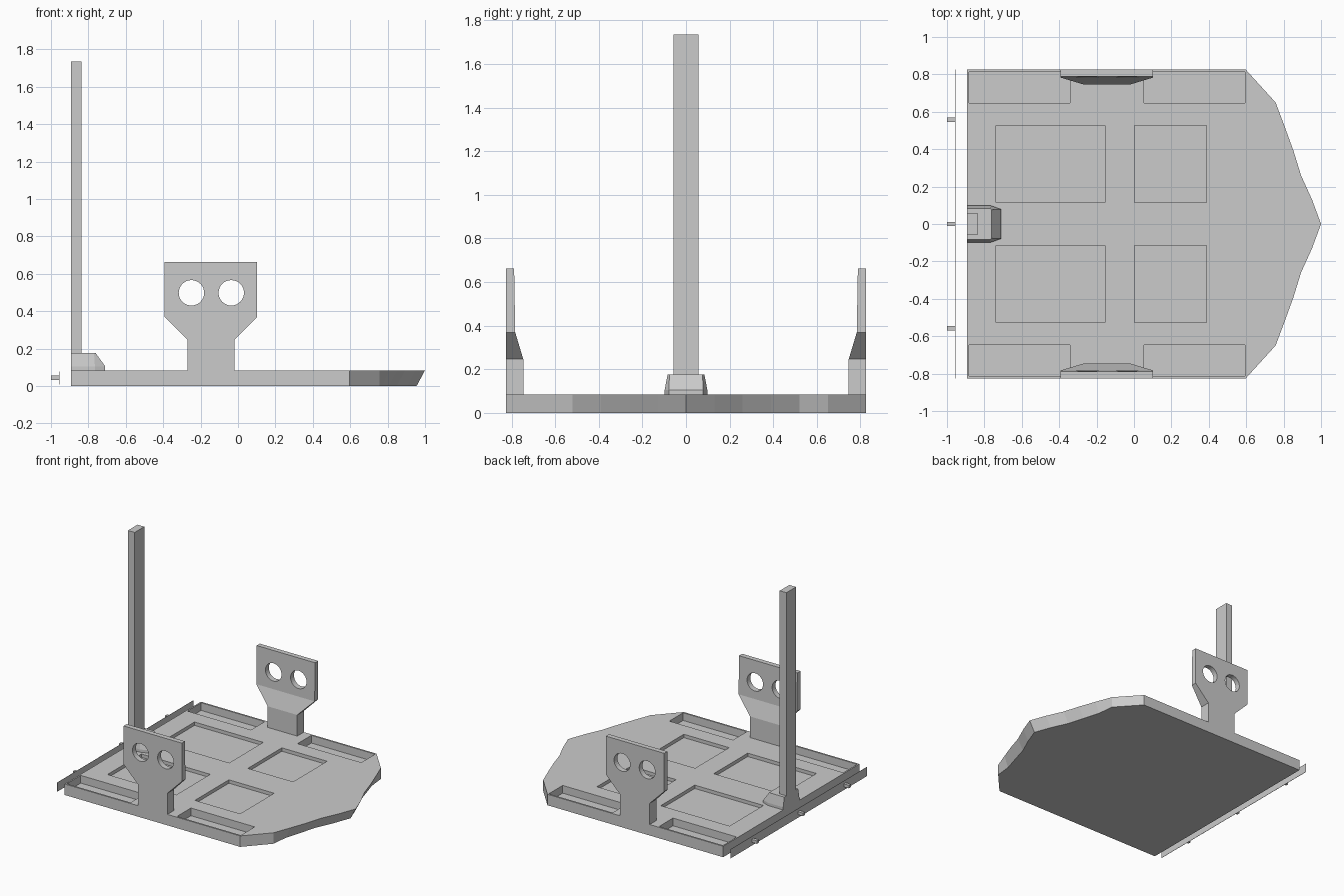
import bpy, bmesh, math
from mathutils import Matrix

if "Cube" in bpy.data.objects:
    bpy.data.objects.remove(bpy.data.objects["Cube"])

grey = bpy.data.materials.new("light_grey")
grey.diffuse_color = (0.6, 0.6, 0.6, 1)
grey.use_nodes = True
grey.node_tree.nodes["Principled BSDF"].inputs["Base Color"].default_value = grey.diffuse_color


def finish(name, bm, helper=False):
    bmesh.ops.recalc_face_normals(bm, faces=bm.faces[:])
    me = bpy.data.meshes.new(name)
    bm.to_mesh(me)
    bm.free()
    me.materials.append(grey)
    ob = bpy.data.objects.new(name, me)
    bpy.context.collection.objects.link(ob)
    if helper:
        ob.hide_render = True
        ob.hide_set(True)
    return ob


def add_box(bm, x0, x1, y0, y1, z0, z1):
    m = Matrix.Translation(((x0 + x1) / 2, (y0 + y1) / 2, (z0 + z1) / 2))
    bmesh.ops.create_cube(bm, size=1, matrix=m @ Matrix.Diagonal((x1 - x0, y1 - y0, z1 - z0, 1)))


def loft(name, rings):
    """Closed solid through matching rings of 3D points."""
    bm = bmesh.new()
    vs = [[bm.verts.new(p) for p in ring] for ring in rings]
    n = len(vs[0])
    for a, b in zip(vs, vs[1:]):
        for i in range(n):
            j = (i + 1) % n
            bm.faces.new((a[i], a[j], b[j], b[i]))
    bm.faces.new(vs[0][::-1])
    bm.faces.new(vs[-1])
    return finish(name, bm)


def cut(ob, cutter):
    mod = ob.modifiers.new("cut", 'BOOLEAN')
    mod.operation = 'DIFFERENCE'
    mod.solver = 'EXACT'
    mod.object = cutter


W, BACK, H = 0.826, -0.893, 0.084

# Deck slab with chamfered front corners
plan = [(BACK, -W), (0.597, -W), (0.757, -0.65), (0.757, 0.65), (0.597, W), (BACK, W)]
deck = loft("deck", [[(x, y, z) for x, y in plan] for z in (0, H)])

# Recessed panels and side trays in the deck
bm = bmesh.new()
for s in (-1, 1):
    for x0, x1, ya, yb, floor in ((-0.738, -0.155, 0.115, 0.527, 0.058),
                                  (0.003, 0.387, 0.115, 0.527, 0.058),
                                  (-0.882, -0.342, 0.646, 0.813, 0.025),
                                  (0.053, 0.594, 0.646, 0.813, 0.025)):
        add_box(bm, x0, x1, min(s * ya, s * yb), max(s * ya, s * yb), floor, 0.15)
cut(deck, finish("deck_recess_cutter", bm, True))

# Pointed bow, its underside set back
half = [(0.757, 0.65, 0), (0.806, 0.52, 0.035), (0.853, 0.39, 0.043),
        (0.893, 0.26, 0.045), (0.952, 0.13, 0.045)]
bow = half + [(1.0, 0, 0.045)] + [(x, -y, d) for x, y, d in reversed(half)]
loft("bow", [[(x - d, y, 0) for x, y, d in bow], [(x, y, H) for x, y, d in bow]])

# Side brackets: stem flaring into a plate with two round holes
sections = [(0.03, -0.27, -0.02, 0.746), (0.246, -0.27, -0.02, 0.746),
            (0.369, -0.393, 0.102, 0.783), (0.663, -0.393, 0.102, 0.788)]
bm = bmesh.new()
for x in (-0.249, -0.036):
    bmesh.ops.create_cone(bm, cap_ends=True, segments=32, radius1=0.068, radius2=0.068, depth=3,
                          matrix=Matrix.Translation((x, 0, 0.498)) @ Matrix.Rotation(math.pi / 2, 4, 'X'))
holes = finish("bracket_hole_cutter", bm, True)
for side, s in (("front", -1), ("back", 1)):
    rings = [[(x0, s * y, z), (x1, s * y, z), (x1, s * W, z), (x0, s * W, z)]
             for z, x0, x1, y in sections]
    cut(loft(side + "_bracket", rings), holes)

# Mast foot with sloped front
low = [(BACK, 0.098), (-0.765, 0.098), (-0.71, 0.078)]
top = [(BACK, 0.084), (-0.77, 0.084), (-0.762, 0.076)]
loft("mast_foot", [[(x, y, z) for x, y in p] + [(x, -y, z) for x, y in reversed(p)]
                   for p, z in ((low, 0.07), (low, 0.105), (top, 0.177))])

# Mast
bm = bmesh.new()
add_box(bm, BACK, -0.836, -0.058, 0.058, 0.08, 1.735)
finish("mast", bm)

# Thin rear strip and its small lugs
bm = bmesh.new()
add_box(bm, -0.957, -0.955, -W, W, 0.008, 0.078)
finish("rear_strip", bm)
bm = bmesh.new()
for y in (-0.557, 0, 0.557):
    add_box(bm, -1.0, -0.955, y - 0.012, y + 0.012, 0.033, 0.056)
finish("rear_lugs", bm)
